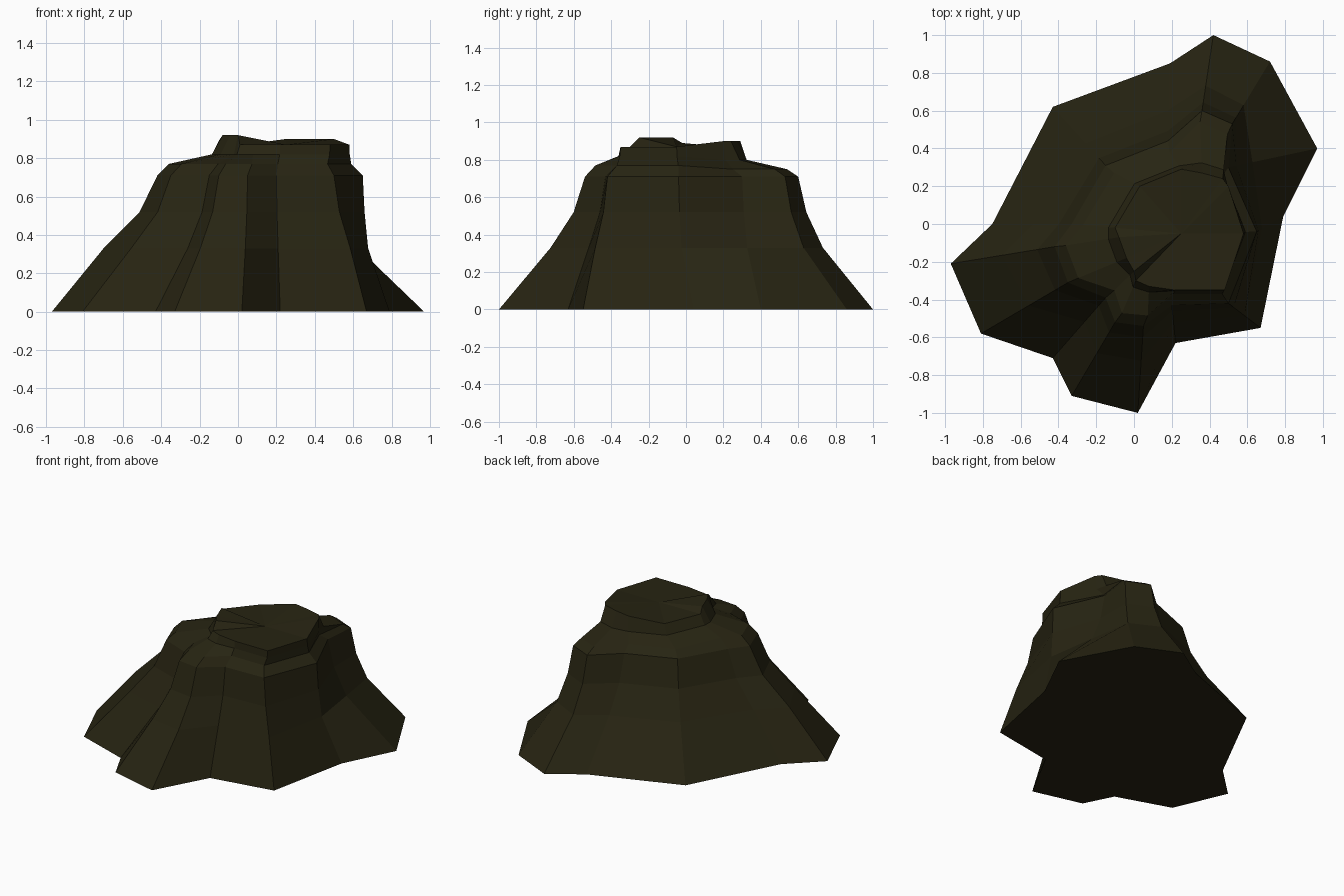
import bpy
import bmesh
from mathutils import Vector

default = bpy.data.objects.get("Cube")
if default:
    bpy.data.objects.remove(default, do_unlink=True)

# One dark olive material
olive = bpy.data.materials.new("dark olive rock")
olive.use_nodes = True
color = (0.02, 0.0175, 0.006, 1)
olive.diffuse_color = color
shader = olive.node_tree.nodes["Principled BSDF"]
shader.inputs["Base Color"].default_value = color
shader.inputs["Roughness"].default_value = 0.9

# Spurs, anticlockwise: foot position, flare at the lower slope, rim position
SPURS = [
    ((.97, .4), .27, (.5, .3)),
    ((.72, .86), .3, (.52, .53)),
    ((.42, 1), .33, (.36, .6)),
    ((.19, .85), .4, (.18, .44)),
    ((-.43, .62), .38, (-.15, .31)),
    ((-.75, 0), .48, (-.33, 0)),
    ((-.97, -.21), .51, (-.42, -.12)),
    ((-.81, -.58), .45, (-.35, -.31)),
    ((-.43, -.71), .4, (-.15, -.39)),
    ((-.33, -.91), .42, (-.1, -.52)),
    ((.02, -1), .4, (.05, -.54)),
    ((.22, -.63), .45, (.2, -.43)),
    ((.67, -.55), .5, (.5, -.42)),
    ((.79, .04), .2, (.65, -.04)),
]

# Broken crown edge above each spur
CROWN = [
    (.5, .2, .9), (.47, .24, .9), (.36, .27, .9), (.25, .29, .9),
    (.03, .2, .87), (-.1, -.02, .89), (-.08, -.07, .92),
    (-.04, -.18, .92), (0, -.25, .92), (.01, -.3, .87),
    (.08, -.33, .87), (.22, -.35, .87), (.48, -.35, .87), (.58, -.05, .87),
]
CROWN_CENTRE = Vector((.25, -.05, .87))
LOWER, UPPER, RIM = .33, .52, .71


def at_height(xy, z):
    return Vector((xy[0], xy[1], z))


def spur_profile(spur, crown):
    """Points up one spur, from the foot to the crown edge."""
    foot_xy, flare, rim_xy = spur
    foot, rim = at_height(foot_xy, 0), at_height(rim_xy, RIM)
    lower = rim.lerp(foot, flare)
    lower.z = LOWER
    upper = rim.lerp(foot, flare * .33)
    upper.z = UPPER
    crown = Vector(crown)
    # Shelf bevel just inside the rim, then the shoulder below the crown
    inward = CROWN_CENTRE - rim
    inward.z = 0
    shelf = rim + inward.normalized() * .06
    shelf.z = .75 if rim.y > .25 else .77
    shoulder = crown.lerp(shelf, .2)
    shoulder.z = .8 if rim.y > .25 else .82
    return [foot, lower, upper, rim, shelf, shoulder, crown]


# Stack the profiles into rings of flat faces
bm = bmesh.new()
columns = [[bm.verts.new(p) for p in spur_profile(s, c)]
           for s, c in zip(SPURS, CROWN)]
centre = bm.verts.new(CROWN_CENTRE)
for i, left in enumerate(columns):
    right = columns[(i + 1) % len(columns)]
    for k in range(len(left) - 1):
        bm.faces.new((left[k], right[k], right[k + 1], left[k + 1]))
    bm.faces.new((left[-1], right[-1], centre))
bm.faces.new([column[0] for column in reversed(columns)])
bmesh.ops.recalc_face_normals(bm, faces=bm.faces)

mesh = bpy.data.meshes.new("rock_mound")
bm.to_mesh(mesh)
bm.free()
mesh.materials.append(olive)
rock = bpy.data.objects.new("rock_mound", mesh)
bpy.context.collection.objects.link(rock)
